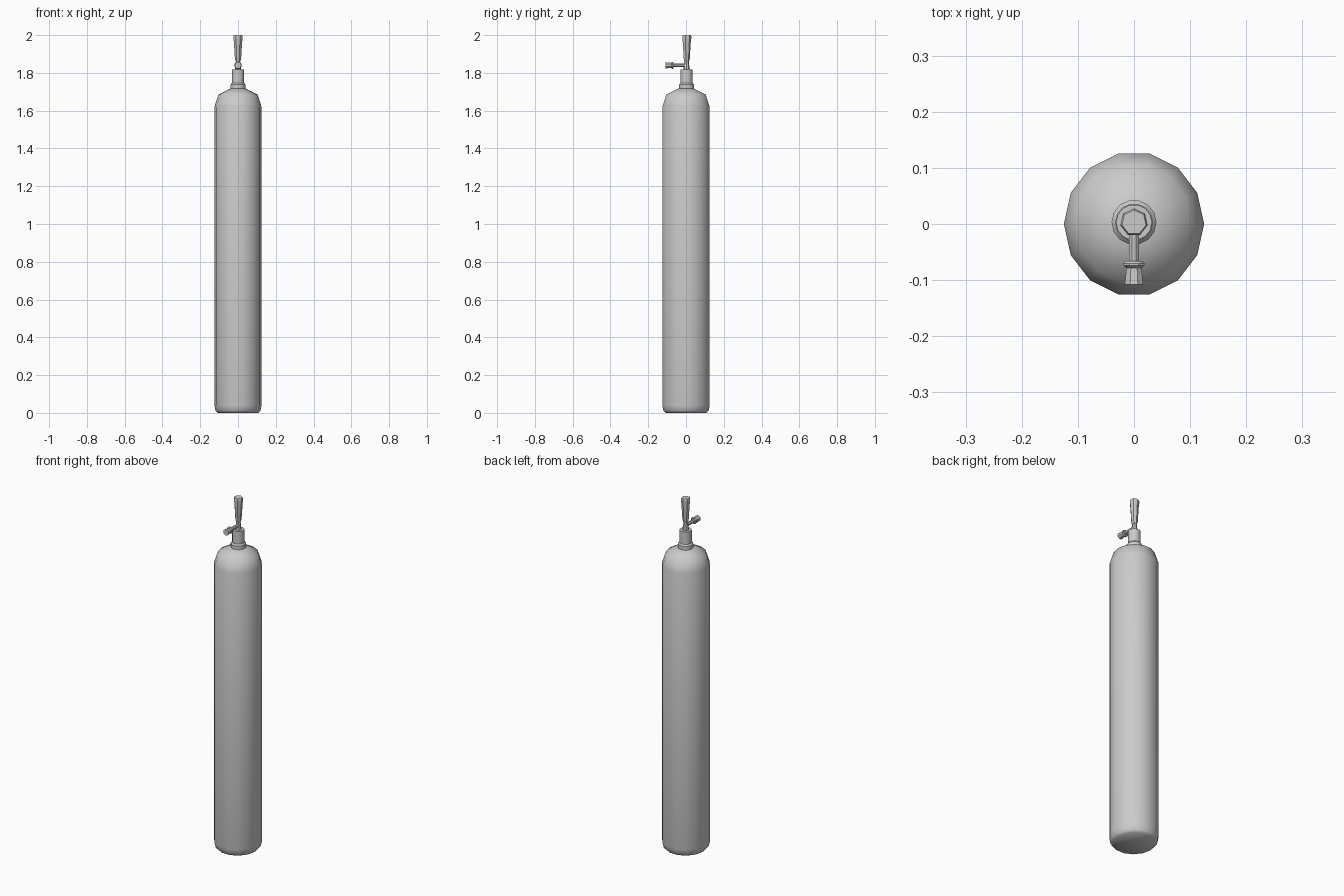
import bpy
import math
from mathutils import Matrix

cube = bpy.data.objects.get("Cube")
if cube:
    bpy.data.objects.remove(cube)

# Single painted metal colour
grey = bpy.data.materials.new("light grey metal")
grey.use_nodes = True
colour = (0.6, 0.6, 0.6, 1)
grey.diffuse_color = colour
grey.node_tree.nodes["Principled BSDF"].inputs["Base Color"].default_value = colour


def lathe(name, profile, sides, matrix=Matrix(), start=0.0, stretch=1.0, angle=40):
    """Spin (radius, height) pairs about z, cap both ends, then place."""
    verts, faces = [], []
    for r, z in profile:
        for i in range(sides):
            a = start + math.tau * i / sides
            verts.append(matrix @ Matrix.Diagonal((1, stretch, 1)).to_4x4()
                         @ Matrix.Translation((r * math.cos(a), r * math.sin(a), z)).translation)
    for k in range(len(profile) - 1):
        for i in range(sides):
            j = (i + 1) % sides
            a, b = k * sides, (k + 1) * sides
            faces.append((a + i, a + j, b + j, b + i))
    faces.append(tuple(reversed(range(sides))))
    faces.append(tuple(range(len(verts) - sides, len(verts))))
    mesh = bpy.data.meshes.new(name)
    mesh.from_pydata(verts, [], faces)
    mesh.materials.append(grey)
    obj = bpy.data.objects.new(name, mesh)
    bpy.context.collection.objects.link(obj)
    bpy.ops.object.select_all(action="DESELECT")
    obj.select_set(True)
    bpy.context.view_layer.objects.active = obj
    bpy.ops.object.shade_smooth_by_angle(angle=math.radians(angle))
    return obj


# Tall cylinder body with rounded shoulder
lathe("tank_body", [(0.108, 0), (0.119, 0.012), (0.125, 0.04), (0.125, 1.62),
                    (0.104, 1.685), (0.04, 1.717)], 14, stretch=1.03, angle=60)

# Valve parts on the upright axis
axis = Matrix.Translation((0, 0.003, 0))
lathe("neck_collar", [(0.04, 1.71), (0.04, 1.738), (0.033, 1.746)], 14, axis)
lathe("valve_block", [(0.032, 1.74), (0.032, 1.817)], 14, axis)
lathe("valve_stem", [(0.017, 1.815), (0.011, 1.865)], 8, axis)
lathe("valve_handle", [(0.013, 1.86), (0.017, 1.875), (0.022, 1.96),
                       (0.025, 1.985), (0.025, 1.994), (0.022, 2.0)],
      7, axis, start=math.pi / 2)

# Outlet pipe and flared nozzle pointing to the front
forward = Matrix.Translation((0, 0, 1.84)) @ Matrix.Rotation(math.pi / 2, 4, "X")
lathe("outlet_pipe", [(0.01, 0), (0.01, 0.07)], 8, forward, start=math.pi / 8)
lathe("outlet_flange", [(0.016, 0.066), (0.02, 0.07), (0.02, 0.074), (0.015, 0.078)],
      8, forward, start=math.pi / 8)
lathe("outlet_nozzle", [(0.014, 0.074), (0.018, 0.108)], 8, forward, start=math.pi / 8)
